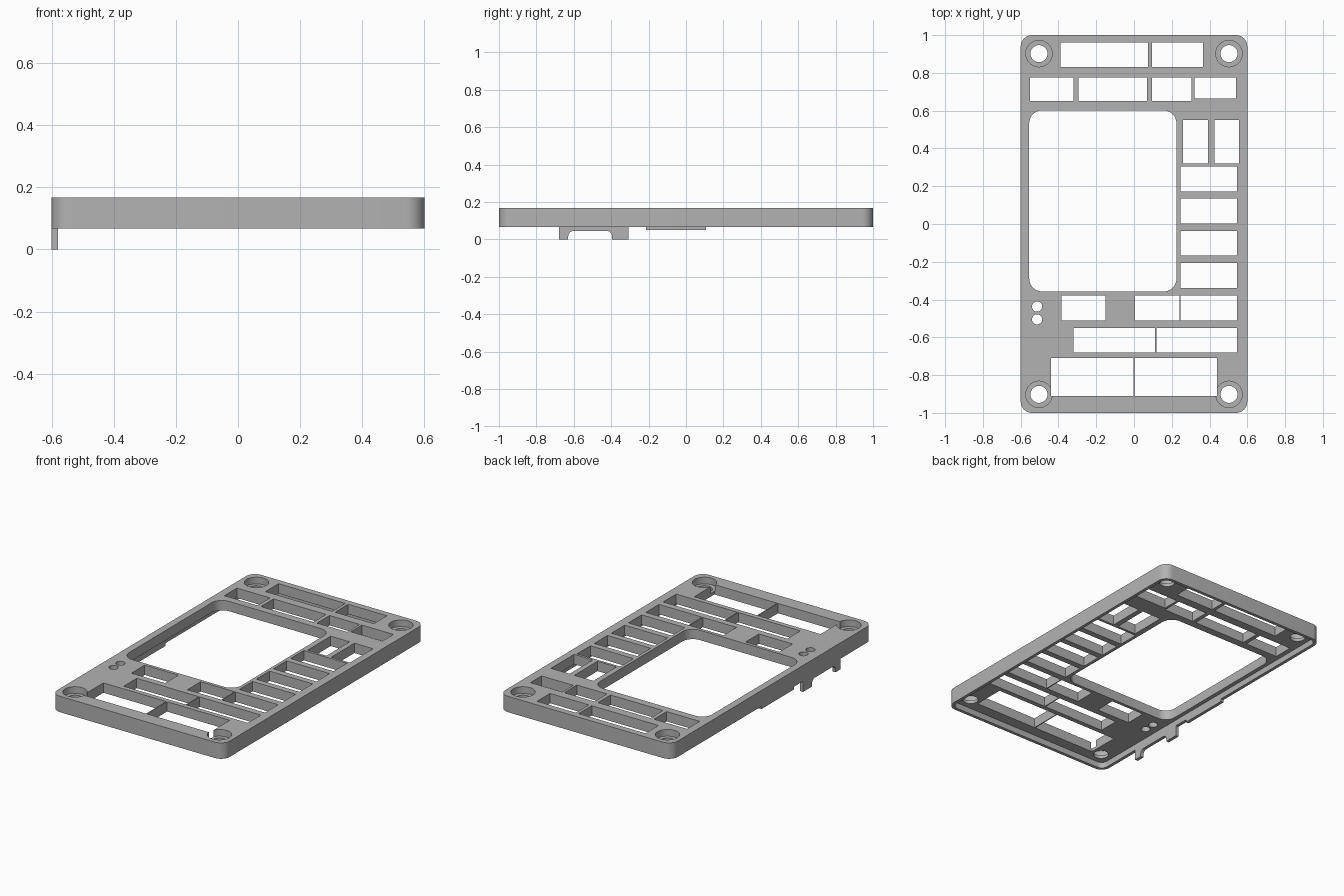
import bpy, bmesh, math

cube = bpy.data.objects.get("Cube")
if cube:
    bpy.data.objects.remove(cube, do_unlink=True)

BOTTOM, WEB, TOP = 0.067, 0.105, 0.167

grey = bpy.data.materials.new("plain_grey")
grey.use_nodes = True
grey.diffuse_color = (0.45, 0.45, 0.45, 1)
grey.node_tree.nodes["Principled BSDF"].inputs["Base Color"].default_value = (0.45, 0.45, 0.45, 1)


def arc(cx, cy, r, start, sweep, n):
    return [(cx + r * math.cos(start + sweep * i / n),
             cy + r * math.sin(start + sweep * i / n)) for i in range(n + 1)]


def rect(x0, x1, y0, y1, r=0):
    if not r:
        return [(x0, y0), (x1, y0), (x1, y1), (x0, y1)]
    centres = [(x1 - r, y1 - r), (x0 + r, y1 - r), (x0 + r, y0 + r), (x1 - r, y0 + r)]
    return [p for i, (cx, cy) in enumerate(centres)
            for p in arc(cx, cy, r, i * math.pi / 2, math.pi / 2, 8)]


def circle(cx, cy, r):
    return arc(cx, cy, r, 0, math.tau, 40)[:-1]


def prism(name, outlines, low, high, side=False):
    """Extrude outlines along z, or along x when side is set."""
    bm = bmesh.new()
    for pts in outlines:
        verts = [bm.verts.new((low, a, b) if side else (a, b, low)) for a, b in pts]
        face = bm.faces.new(verts)
        new = bmesh.ops.extrude_face_region(bm, geom=[face])["geom"]
        move = (high - low, 0, 0) if side else (0, 0, high - low)
        bmesh.ops.translate(bm, vec=move, verts=[v for v in new if isinstance(v, bmesh.types.BMVert)])
    bmesh.ops.recalc_face_normals(bm, faces=bm.faces)
    mesh = bpy.data.meshes.new(name)
    bm.to_mesh(mesh)
    bm.free()
    mesh.materials.append(grey)
    obj = bpy.data.objects.new(name, mesh)
    bpy.context.collection.objects.link(obj)
    return obj


def activate(obj):
    bpy.ops.object.select_all(action="DESELECT")
    obj.select_set(True)
    bpy.context.view_layer.objects.active = obj


def cut(target, outlines, low, high):
    cutter = prism("cutter", outlines, low, high)
    cutter.hide_render = True
    mod = target.modifiers.new("cut", "BOOLEAN")
    mod.operation, mod.solver, mod.object = "DIFFERENCE", "EXACT", cutter
    activate(target)
    bpy.ops.object.modifier_apply(modifier=mod.name)
    bpy.data.objects.remove(cutter, do_unlink=True)


# Plate with a shallow recess underneath that leaves a thin rim
plate = prism("frame_plate", [rect(-0.6, 0.6, -1, 1, 0.06)], BOTTOM, TOP)
cut(plate, [rect(-0.58, 0.58, -0.98, 0.98, 0.04)], 0, WEB)

# Rows of slots: y range, then the x ranges in that row
rows = [
    (0.83, 0.96, [(-0.39, 0.075), (0.095, 0.365)]),
    (0.65, 0.775, [(-0.55, -0.32), (-0.295, 0.07), (0.095, 0.305)]),
    (0.665, 0.775, [(0.32, 0.54)]),
    (0.32, 0.55, [(0.26, 0.392), (0.425, 0.555)]),
    (-0.51, -0.378, [(-0.385, -0.15), (0.005, 0.24), (0.246, 0.545)]),
    (-0.68, -0.55, [(-0.32, 0.112), (0.118, 0.545)]),
    (-0.91, -0.71, [(-0.44, -0.003), (0.003, 0.44)]),
]
rows += [(y, y + 0.132, [(0.245, 0.545)]) for y in (0.172, 0.002, -0.168, -0.338)]
slots = [rect(x0, x1, y0, y1) for y0, y1, spans in rows for x0, x1 in spans]

# Main window, slots and the pair of small holes
window = rect(-0.555, 0.225, -0.358, 0.602, 0.07)
small_holes = [circle(-0.513, y, 0.027) for y in (-0.437, -0.505)]
cut(plate, slots + [window] + small_holes, 0, 0.3)

# Counterbored corner screw holes
corners = [(sx * 0.503, sy * 0.902) for sx in (-1, 1) for sy in (-1, 1)]
cut(plate, [circle(x, y, 0.07) for x, y in corners], 0.125, 0.3)
cut(plate, [circle(x, y, 0.045) for x, y in corners], 0, 0.3)

# Arched clip and shallow tab hanging from the right rim
arch = arc(-0.6, 0.015, 0.03, math.pi, -math.pi / 2, 6) + arc(-0.425, 0.015, 0.03, math.pi / 2, -math.pi / 2, 6)
clip_outline = [(-0.68, BOTTOM), (-0.68, 0), (-0.63, 0)] + arch + [(-0.395, 0), (-0.307, 0), (-0.307, BOTTOM)]
clip = prism("rim_clip", [clip_outline], -0.6, -0.58, side=True)
tab = prism("rim_tab", [rect(-0.215, 0.107, 0.05, BOTTOM)], -0.6, -0.58, side=True)

for part in (plate, clip, tab):
    activate(part)
    bpy.ops.object.shade_smooth_by_angle(angle=math.radians(30))
